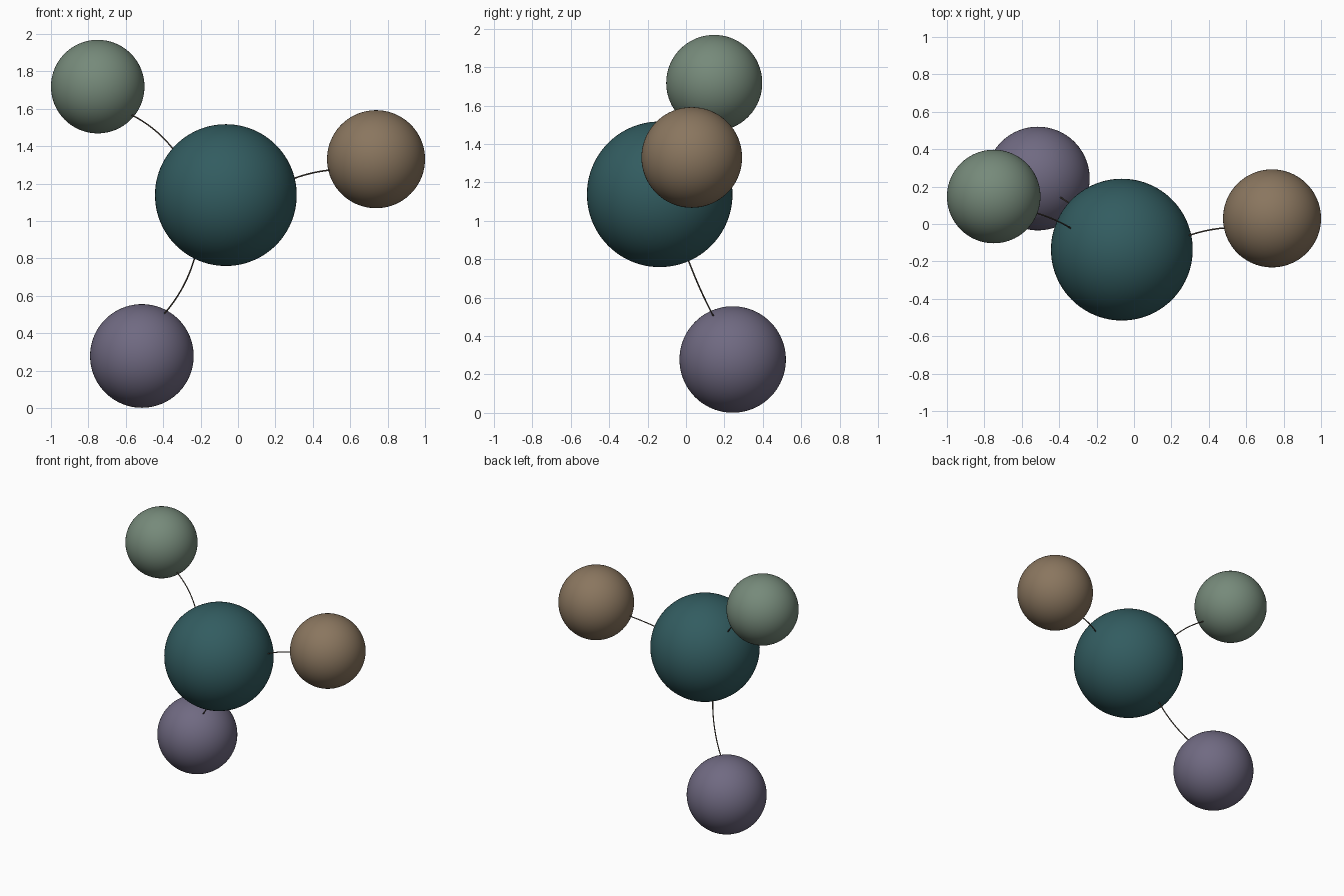
import bpy
from mathutils import Vector

if "Cube" in bpy.data.objects:
    bpy.data.objects.remove(bpy.data.objects["Cube"])


def material(name, rgb):
    m = bpy.data.materials.new(name)
    m.diffuse_color = (*rgb, 1)
    m.use_nodes = True
    m.node_tree.nodes["Principled BSDF"].inputs["Base Color"].default_value = m.diffuse_color
    return m


def ball(name, centre, radius, mat):
    bpy.ops.mesh.primitive_uv_sphere_add(segments=96, ring_count=48, radius=radius, location=centre)
    ob = bpy.context.object
    ob.name = name
    ob.data.materials.append(mat)
    bpy.ops.object.shade_smooth()


def strand(name, c1, r1, c2, r2, bulge, mat):
    # Thin bowed tube between the surfaces of two balls
    a, b = Vector(c1), Vector(c2)
    d = (b - a).normalized()
    start, end = a + d * (r1 - 0.01), b - d * (r2 - 0.01)
    n = 16
    cu = bpy.data.curves.new(name, 'CURVE')
    cu.dimensions = '3D'
    cu.bevel_depth = 0.004
    cu.bevel_resolution = 2
    cu.use_fill_caps = True
    sp = cu.splines.new('POLY')
    sp.points.add(n)
    for i, p in enumerate(sp.points):
        t = i / n
        p.co = (*(start.lerp(end, t) + Vector(bulge) * 4 * t * (1 - t)), 1)
    cu.materials.append(mat)
    ob = bpy.data.objects.new(name, cu)
    bpy.context.collection.objects.link(ob)
    # Turn the tube into a mesh
    bpy.ops.object.select_all(action='DESELECT')
    ob.select_set(True)
    bpy.context.view_layer.objects.active = ob
    bpy.ops.object.convert(target='MESH')
    bpy.ops.object.shade_smooth_by_angle()


teal = material("deep teal", (0.032, 0.107, 0.117))
thread = material("dark taupe", (0.10, 0.08, 0.06))

# Central ball
hub, hub_r = (-0.065, -0.137, 1.138), 0.379
ball("central_ball", hub, hub_r, teal)

# Outer balls, each tied to the central ball by a strand
outer = [
    ("green", (-0.75, 0.147, 1.718), 0.25, (0.181, 0.254, 0.195), (0.014, 0.005, 0.014)),
    ("brown", (0.738, 0.03, 1.33), 0.262, (0.254, 0.181, 0.114), (-0.003, 0.007, 0.007)),
    ("purple", (-0.514, 0.243, 0.278), 0.277, (0.162, 0.144, 0.223), (0.021, -0.002, -0.011)),
]
for name, centre, radius, rgb, bulge in outer:
    ball(name + "_ball", centre, radius, material("muted " + name, rgb))
    strand(name + "_strand", hub, hub_r, centre, radius, bulge, thread)
